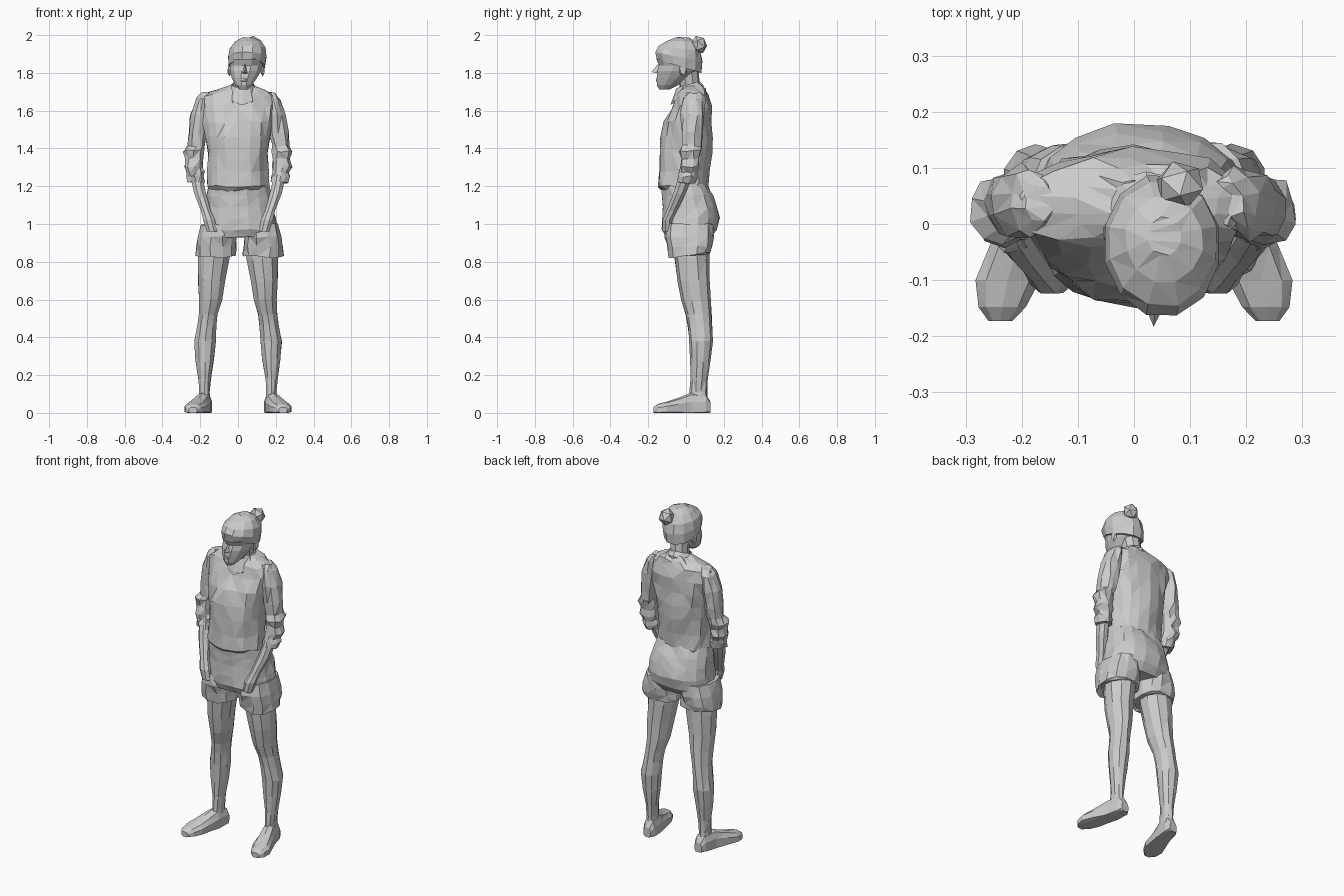
import bpy, bmesh, math, random
from mathutils import Vector, Matrix

random.seed(7)


def finish(name, bm, tri=True):
    bmesh.ops.recalc_face_normals(bm, faces=bm.faces)
    if tri:
        bmesh.ops.triangulate(bm, faces=bm.faces)
    me = bpy.data.meshes.new(name)
    bm.to_mesh(me)
    bm.free()
    ob = bpy.data.objects.new(name, me)
    bpy.context.collection.objects.link(ob)
    return ob


def loft(name, rings, n=10, power=2.0, jitter=0.0, side=1, caps=True, along_y=False):
    """Skin oval rings (x, y, z, rx, ry, tilt). along_y stacks upright rings, kept above the floor."""
    bm = bmesh.new()
    loops = []
    for ring in rings:
        x, y, z, rx, ry = ring[:5]
        tilt = ring[5] if len(ring) > 5 else 0
        loop = []
        for i in range(n):
            a = 2 * math.pi * (i + 0.5) / n
            c, s = math.cos(a), math.sin(a)
            u = rx * math.copysign(abs(c) ** (2 / power), c)
            v = ry * math.copysign(abs(s) ** (2 / power), s)
            if along_y:
                p = Vector((x + u, y, max(0, z + v)))
            else:
                p = Vector((x + u, y + v, z + tilt * v))
            p += Vector([random.uniform(-jitter, jitter) for _ in range(3)])
            p.x *= side
            loop.append(bm.verts.new(p))
        loops.append(loop)
    for lo, hi in zip(loops, loops[1:]):
        for i in range(n):
            j = (i + 1) % n
            bm.faces.new((lo[i], lo[j], hi[j], hi[i]))
    if caps:
        bm.faces.new(loops[0])
        bm.faces.new(loops[-1])
    return finish(name, bm)


def blob(name, loc, size, sub=1, rot=0.0):
    bm = bmesh.new()
    bmesh.ops.create_icosphere(bm, subdivisions=sub, radius=1)
    m = Matrix.Translation(loc) @ Matrix.Rotation(rot, 4, 'X') @ Matrix.Diagonal((*size, 1))
    bm.transform(m)
    return finish(name, bm)


# Head, hair, bun and neck
loft("head", [(.03, -.115, 1.712, .022, .028), (.03, -.098, 1.735, .046, .058),
              (.034, -.068, 1.775, .07, .09), (.04, -.048, 1.81, .085, .108),
              (.044, -.035, 1.84, .09, .112), (.047, -.04, 1.87, .098, .12),
              (.05, -.035, 1.93, .085, .1)], n=12)
loft("hair", [(.046, -.036, 1.835, .099, .122, -.3), (.05, -.038, 1.885, .104, .128, -.2),
              (.052, -.034, 1.93, .098, .114, -.1), (.054, -.028, 1.968, .07, .078),
              (.055, -.022, 1.987, .03, .035)], n=12, jitter=.002)
blob("bun", (.082, .07, 1.95), (.046, .042, .05), rot=.4)
loft("neck", [(.02, .03, 1.65, .06, .055), (.028, .02, 1.73, .052, .055),
              (.038, .005, 1.83, .055, .06)], n=9)
for s in (-1, 1):
    blob("ear", (.043 + s * .088, -.015, 1.815), (.012, .022, .034))

# Nose and lips
bm = bmesh.new()
pts = [(.038, -.145, 1.85), (.017, -.14, 1.795), (.057, -.14, 1.795), (.035, -.183, 1.805)]
v = [bm.verts.new(p) for p in pts]
for f in ((0, 1, 3), (0, 3, 2), (1, 2, 3), (0, 2, 1)):
    bm.faces.new([v[i] for i in f])
finish("nose", bm)
blob("lips", (.032, -.148, 1.762), (.022, .014, .012))

# Shirt with collar
loft("shirt", [(.028, .03, 1.735, .065, .05), (.02, .035, 1.71, .125, .068),
               (0, .035, 1.68, .2, .083), (0, .03, 1.62, .2, .102),
               (0, .012, 1.54, .185, .124), (0, 0, 1.46, .17, .136),
               (0, -.003, 1.38, .163, .136), (0, -.01, 1.28, .16, .131),
               (.003, -.014, 1.2, .165, .13), (.005, 0, 1.16, .15, .11)],
     n=18, power=2.3, jitter=.007)
loft("collar", [(.026, .01, 1.738, .06, .058, .3), (.024, .008, 1.69, .088, .088, .5),
                (.024, .005, 1.675, .085, .085, .5)], n=10, jitter=.003, caps=False)

# Shorts
loft("shorts_hips", [(.003, -.01, 1.215, .16, .122), (.006, .01, 1.15, .172, .135),
                     (.01, .022, 1.09, .18, .145), (.012, .026, 1.03, .188, .154),
                     (.013, .018, .97, .198, .146), (.013, .012, .93, .195, .125)],
     n=16, power=2.3, jitter=.005)
for s, x in ((-1, .115), (1, .135)):
    loft("shorts_leg", [(x - .01, .02, 1.0, .09, .125), (x - .005, .018, .93, .1, .13),
                        (x, .02, .88, .108, .12), (x, .022, .835, .11, .113, .1),
                        (x, .022, .84, .09, .095)],
         n=12, power=2.3, jitter=.006, side=s)

for s in (-1, 1):
    # Rolled sleeve, bare forearm and hand tucked in the pocket
    loft("sleeve", [(.165, .04, 1.695, .025, .04), (.183, .04, 1.665, .04, .06),
                    (.203, .037, 1.58, .048, .066), (.215, .033, 1.48, .052, .06),
                    (.222, .03, 1.415, .048, .054), (.236, .024, 1.385, .055, .06),
                    (.23, .02, 1.345, .047, .05), (.236, .018, 1.305, .054, .056),
                    (.225, .01, 1.275, .045, .048), (.226, .006, 1.25, .05, .052),
                    (.22, 0, 1.22, .044, .046)], n=10, jitter=.007, side=s)
    loft("forearm", [(.222, .002, 1.26, .034, .04), (.2, -.035, 1.16, .034, .036),
                     (.17, -.075, 1.07, .028, .03), (.153, -.098, 1.02, .034, .028),
                     (.138, -.1, .96, .03, .025)], n=8, side=s)
    # Leg
    loft("leg", [(.12, .03, .92, .09, .095), (.128, .032, .82, .088, .092),
                 (.14, .04, .7, .075, .085), (.145, .052, .6, .063, .078),
                 (.157, .067, .52, .052, .068), (.165, .074, .46, .053, .064),
                 (.175, .08, .38, .06, .062), (.177, .076, .28, .05, .053),
                 (.177, .07, .18, .034, .045), (.177, .065, .11, .028, .047),
                 (.178, .065, .05, .032, .05)], n=10, jitter=.002, side=s)
    # Shoe, heel to toe
    loft("shoe", [(.172, .13, .025, .024, .033), (.173, .105, .03, .038, .07),
                  (.185, .03, .03, .044, .078), (.207, -.04, .025, .053, .055),
                  (.225, -.1, .02, .06, .04), (.235, -.148, .015, .044, .033),
                  (.238, -.173, .012, .022, .018)], n=10, power=2.4, side=s, along_y=True)
